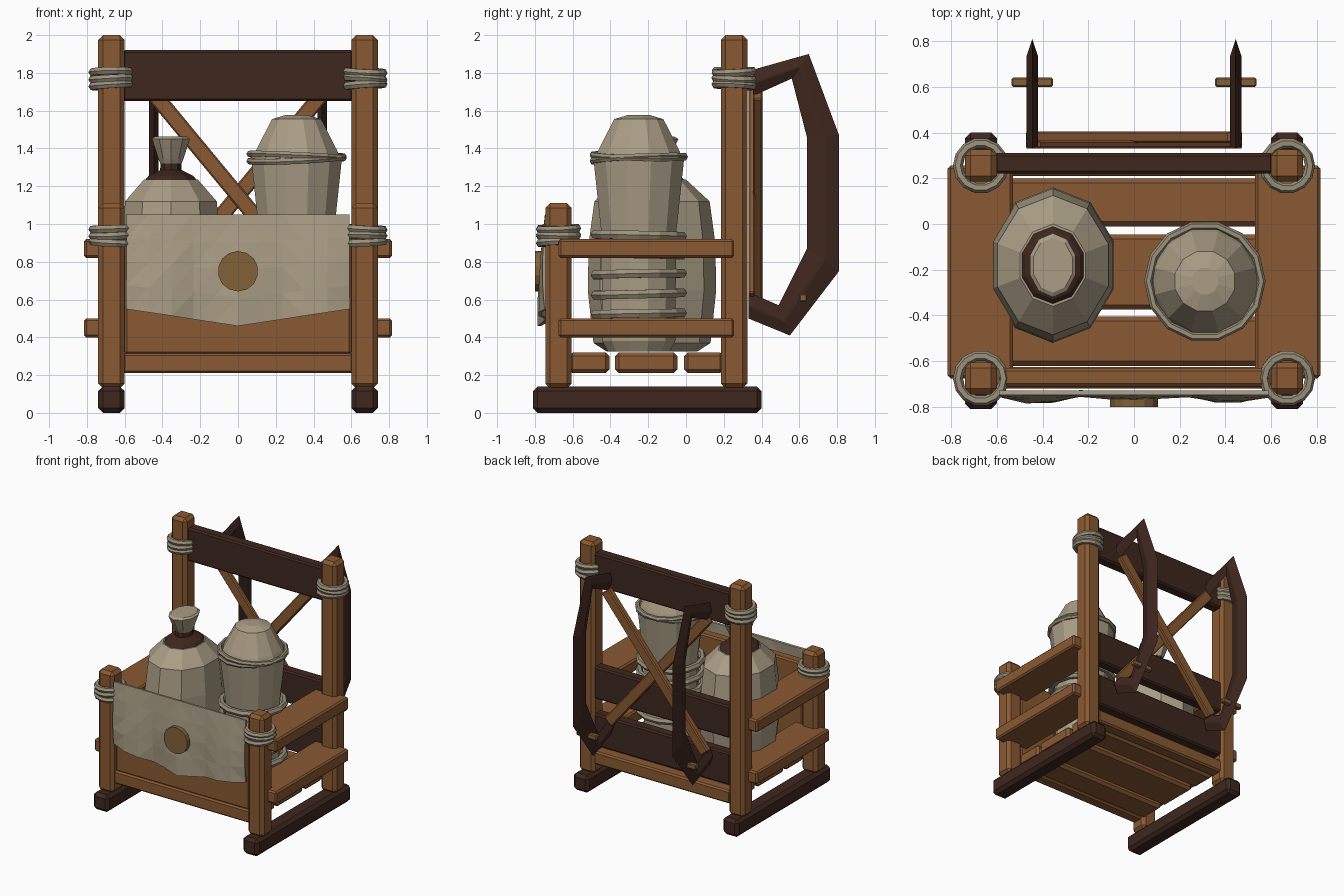
import bpy, bmesh, math, random
from mathutils import Vector, Matrix

if "Cube" in bpy.data.objects:
    bpy.data.objects.remove(bpy.data.objects["Cube"])
random.seed(4)


def mat(name, r, g, b):
    m = bpy.data.materials.new(name)
    m.diffuse_color = (r, g, b, 1)
    m.use_nodes = True
    m.node_tree.nodes["Principled BSDF"].inputs["Base Color"].default_value = m.diffuse_color
    return m


WOOD = mat("wood", .25, .10, .032)
DARK = mat("dark_wood", .048, .02, .013)
CLOTH = mat("cloth", .40, .34, .235)
ROPE = mat("rope", .33, .285, .20)
BRASS = mat("brass", .22, .12, .04)


def finish(name, bm, m):
    bmesh.ops.recalc_face_normals(bm, faces=bm.faces)
    me = bpy.data.meshes.new(name)
    bm.to_mesh(me)
    bm.free()
    me.materials.append(m)
    ob = bpy.data.objects.new(name, me)
    bpy.context.collection.objects.link(ob)
    return ob


def box(name, x, y, z, m, bevel=.012, rot=0):
    """Chamfered box from (min, max) ranges, optionally turned about its own y axis."""
    c = Vector((sum(x) / 2, sum(y) / 2, sum(z) / 2))
    size = (x[1] - x[0], y[1] - y[0], z[1] - z[0], 1)
    bm = bmesh.new()
    bmesh.ops.create_cube(bm, size=1, matrix=Matrix.Translation(c)
                          @ Matrix.Rotation(rot, 4, 'Y') @ Matrix.Diagonal(size))
    bmesh.ops.bevel(bm, geom=bm.edges[:], offset=bevel, segments=1, affect='EDGES')
    return finish(name, bm, m)


def skin(bm, rings, caps=True):
    """Bridge a list of equal-length closed rings of points."""
    vs = [[bm.verts.new(p) for p in r] for r in rings]
    n = len(vs[0])
    for a, b in zip(vs, vs[1:]):
        for i in range(n):
            bm.faces.new((a[i], a[(i + 1) % n], b[(i + 1) % n], b[i]))
    if caps:
        bm.faces.new(vs[0])
        bm.faces.new(vs[-1])


def lathe(name, c, prof, sides, m):
    """Stack of elliptical rings, profile entries are (rx, ry, z)."""
    bm = bmesh.new()
    skin(bm, [[(c[0] + rx * math.cos(t), c[1] + ry * math.sin(t), z)
               for t in [2 * math.pi * (i + .5) / sides for i in range(sides)]]
              for rx, ry, z in prof])
    return finish(name, bm, m)


def rope_loops(name, c, R, r, heights, tilt=.08, sides=14):
    """Slightly crooked low-poly rope rings around a vertical axis."""
    bm = bmesh.new()
    for z in heights:
        turn = Matrix.Translation((c[0], c[1], z)) @ Matrix.Rotation(random.uniform(-tilt, tilt), 4, 'X') \
            @ Matrix.Rotation(random.uniform(-tilt, tilt), 4, 'Y')
        rings = []
        for i in range(sides + 1):
            a = 2 * math.pi * (i % sides) / sides
            rings.append([turn @ Vector(((R + r * math.cos(b)) * math.cos(a),
                                         (R + r * math.cos(b)) * math.sin(a), r * math.sin(b)))
                          for b in [math.tau * k / 6 for k in range(6)]])
        skin(bm, rings, caps=False)
    bmesh.ops.remove_doubles(bm, verts=bm.verts, dist=1e-5)
    return finish(name, bm, m=ROPE)


# Frame parts on both sides
for s, side in ((-1, "left"), (1, "right")):
    def xr(a, b):
        return tuple(sorted((s * a, s * b)))
    box(side + "_skid", xr(.6, .74), (-.81, .40), (0, .14), DARK, .025)
    box(side + "_back_post", xr(.6, .74), (.185, .325), (.13, 2), WOOD, .025)
    box(side + "_front_post", xr(.6, .74), (-.745, -.605), (.13, 1.11), WOOD, .025)
    box(side + "_lower_rail", xr(.53, .815), (-.675, .255), (.4, .5), WOOD)
    box(side + "_upper_rail", xr(.53, .815), (-.675, .255), (.82, .92), WOOD)
    rope_loops(side + "_back_lashing", (s * .67, .255), .1, .022, (1.735, 1.77, 1.805))
    rope_loops(side + "_front_lashing", (s * .67, -.675), .1, .022, (.905, .94, .975))

    # Carrying strap: lozenge section swept through outer and inner side points
    outer = [(.33, 1.81), (.65, 1.90), (.81, 1.47), (.81, .75), (.55, .41), (.33, .50)]
    inner = [(.36, 1.68), (.56, 1.77), (.64, 1.46), (.64, .87), (.49, .57), (.33, .64)]
    bm = bmesh.new()
    rings = []
    for o, i in zip(outer, inner):
        o, i = Vector((s * .445, *o)), Vector((s * .445, *i))
        w = Vector((.025, 0, 0))
        rings.append([o, o.lerp(i, .45) + w, o.lerp(i, .55) + w,
                      i, o.lerp(i, .55) - w, o.lerp(i, .45) - w])
    skin(bm, rings)
    finish(side + "_strap", bm, DARK)
    box(side + "_strap_peg", xr(.355, .535), (.6, .64), (.59, .63), BRASS, .006)

    # Diagonal back brace
    length = math.hypot(.86, 1.04) + .05
    box(side + "_cross_brace", (-.042, .042), (.33, .365) if s < 0 else (.355, .405),
        (1.15 - length / 2, 1.15 + length / 2), WOOD, .008, s * math.atan2(.86, 1.04))

# Floor, front and back boards
for k, y in enumerate(((-.62, -.405), (-.375, -.045), (-.01, .2))):
    box("floor_board_%d" % (k + 1), (-.62, .62), y, (.21, .32), WOOD, .02)
box("front_sill", (-.61, .61), (-.72, -.625), (.21, .315), WOOD)
box("front_panel", (-.6, .6), (-.71, -.63), (.31, .99), WOOD)
box("back_sill", (-.61, .61), (.21, .31), (.21, .315), WOOD)
box("back_lower_plank", (-.61, .61), (.22, .31), (.36, .62), DARK)
box("back_upper_plank", (-.61, .61), (.22, .31), (.74, 1.0), DARK)
box("top_beam", (-.61, .61), (.22, .31), (1.65, 1.92), DARK)

# Draped front cloth with shallow folds and a pointed hem
bm = bmesh.new()
cols, rows = 10, 4
grid = []
for i in range(cols + 1):
    x = -.59 + 1.18 * i / cols
    hem = .46 + .09 * abs(x) / .59
    col = []
    for j in range(rows + 1):
        t = j / rows
        fold = t * (.022 * math.cos(x * 15) + random.uniform(-.006, .006))
        col.append(bm.verts.new((x, -.738 - .022 * math.sin(t * 2.2) - fold, 1.05 + (hem - 1.05) * t)))
    grid.append(col)
for i in range(cols):
    for j in range(rows):
        bm.faces.new((grid[i][j], grid[i][j + 1], grid[i + 1][j + 1], grid[i + 1][j]))
bmesh.ops.triangulate(bm, faces=bm.faces)
bmesh.ops.recalc_face_normals(bm, faces=bm.faces)
sheet = finish("front_cloth", bm, CLOTH)
mod = sheet.modifiers.new("thickness", 'SOLIDIFY')
mod.thickness = .018
mod.offset = 0

# Round badge on the cloth
bm = bmesh.new()
bmesh.ops.create_cone(bm, cap_ends=True, segments=14, radius1=.107, radius2=.107, depth=.05,
                      matrix=Matrix.Translation((0, -.775, .75)) @ Matrix.Rotation(math.pi / 2, 4, 'X'))
finish("cloth_badge", bm, BRASS)

# Tied sack
S = (-.355, -.18)
lathe("sack_body", S, [(.2, .24, .325), (.25, .31, .37), (.28, .34, .65), (.275, .335, .9),
                       (.255, .305, 1.12), (.15, .18, 1.235)], 10, CLOTH)
lathe("sack_tie", S, [(.15, .178, 1.225), (.125, .15, 1.255), (.06, .08, 1.285), (.058, .075, 1.335)], 10, DARK)
lathe("sack_tuft", S, [(.055, .07, 1.31), (.07, .09, 1.345), (.105, .14, 1.45), (.09, .12, 1.462)], 10, CLOTH)

# Covered jar with rope coils
J = (.31, -.25)
lathe("jar_body", J, [(.17, .17, .325), (.2, .2, .38), (.205, .205, .95), (.25, .25, 1.36)], 12, CLOTH)
lathe("jar_cover", J, [(.245, .245, 1.33), (.222, .222, 1.39), (.135, .135, 1.555), (.06, .06, 1.577)], 12, CLOTH)
rope_loops("jar_rim_rope", J, .248, .018, (1.345, 1.36), .05)
rope_loops("jar_coils", J, .235, .026, (.525, .63, .735, .84, .94), .03)

# Centre the depth exactly on the origin is already given by skid front and strap back
